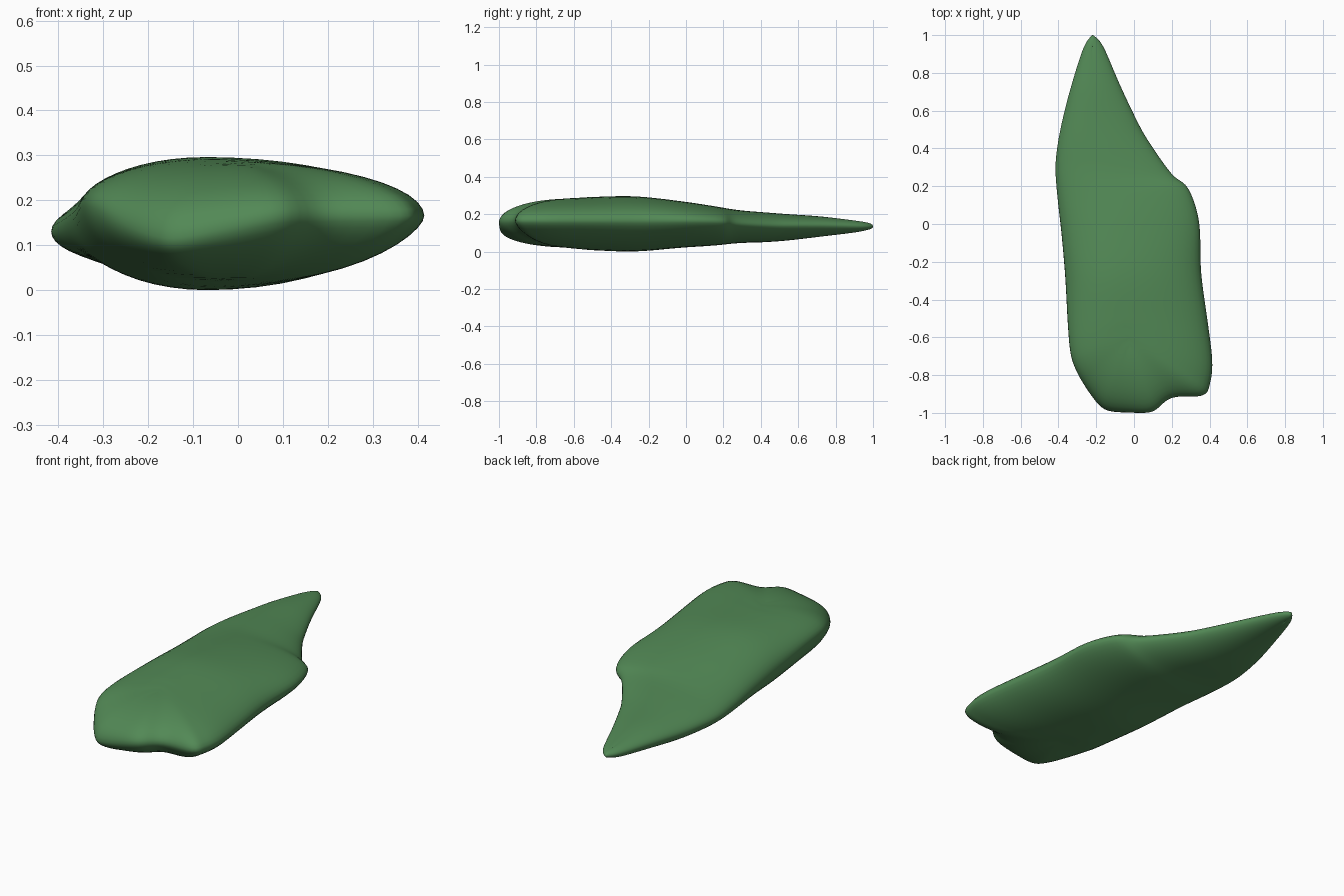
import bpy, bmesh, math

if "Cube" in bpy.data.objects:
    bpy.data.objects.remove(bpy.data.objects["Cube"])

# Rim on the left and right (x, y, z), paired row by row from back tip to front
LEFT = [(-.22, 1.003, .135), (-.267, .935, .135), (-.33, .74, .135), (-.375, .57, .13),
        (-.405, .42, .13), (-.417, .29, .13), (-.405, .13, .135), (-.385, -.05, .145),
        (-.365, -.28, .16), (-.352, -.52, .185), (-.338, -.68, .19), (-.31, -.77, .18),
        (-.26, -.86, .15), (-.19, -.955, .12), (-.13, -.992, .115), (-.02, -1, .14)]
RIGHT = [(-.22, 1.003, .135), (-.165, .945, .135), (-.08, .75, .14), (0, .58, .14),
         (.07, .45, .14), (.20, .265, .15), (.288, .19, .16), (.347, .01, .165),
         (.356, -.25, .165), (.392, -.52, .165), (.416, -.72, .165), (.405, -.84, .165),
         (.365, -.91, .165), (.20, -.92, .165), (.10, -.995, .165), (-.02, -1, .14)]
# Spine: x, y, top z, bottom z; the front rows fan out from nearly one point
SPINE = [(-.22, .94, .158, .113), (-.22, .88, .168, .10), (-.215, .72, .188, .08),
         (-.2, .55, .2, .06), (-.17, .42, .21, .05), (-.12, .28, .222, .045),
         (-.09, .15, .243, .032), (-.08, -.03, .27, .02), (-.075, -.27, .296, 0),
         (-.06, -.48, .293, .006), (-.045, -.55, .289, .012), (-.035, -.58, .287, .016),
         (-.03, -.6, .285, .019), (-.025, -.615, .284, .021), (-.022, -.625, .283, .022),
         (-.02, -.63, .283, .023)]
STEPS, SIDES = 5, 48


def smooth_path(pts):
    """Catmull-Rom samples through the points."""
    out = []
    for i in range(len(pts) - 1):
        a, b, c, d = (pts[min(max(i + k, 0), len(pts) - 1)] for k in (-1, 0, 1, 2))
        for s in range(STEPS):
            t = s / STEPS
            out.append([q + .5 * t * (r - p + t * (2*p - 5*q + 4*r - w + t * (3*(q - r) + w - p)))
                        for p, q, r, w in zip(a, b, c, d)])
    return out + [list(pts[-1])]


# Loft lens-shaped sections along the spine
bm = bmesh.new()
rings = []
for left, right, (cx, cy, top, bottom) in zip(*map(smooth_path, (LEFT, RIGHT, SPINE))):
    # The underside is sharper on the right, fading out where both sides meet
    sharp = .3 * min(1, math.dist(left, right) / .5)
    ring = []
    for k in range(SIDES):
        a = 2 * math.pi * k / SIDES
        u, s = math.cos(a), math.sin(a)
        ex, ey, ez = right if u > 0 else left
        height = top if s > 0 else bottom
        power = 1 + sharp * max(u, 0) if s < 0 else 1
        ring.append(bm.verts.new((cx + (ex - cx) * abs(u), cy + (ey - cy) * abs(u),
                                  ez + (height - ez) * abs(s) ** power)))
    rings.append(ring)
for r0, r1 in zip(rings, rings[1:]):
    for k in range(SIDES):
        j = (k + 1) % SIDES
        bm.faces.new((r0[k], r0[j], r1[j], r1[k]))
# The end sections fold onto themselves, so welding closes the body
bmesh.ops.remove_doubles(bm, verts=bm.verts, dist=.0015)
for _ in range(3):
    bmesh.ops.smooth_vert(bm, verts=bm.verts, factor=.3,
                          use_axis_x=True, use_axis_y=True, use_axis_z=True)
bmesh.ops.recalc_face_normals(bm, faces=bm.faces)

mesh = bpy.data.meshes.new("stone_slab")
bm.to_mesh(mesh)
bm.free()
stone = bpy.data.objects.new("stone_slab", mesh)
bpy.context.collection.objects.link(stone)
mesh.shade_smooth()

# Green finish
green = bpy.data.materials.new("green")
green.diffuse_color = (.085, .25, .092, 1)
green.use_nodes = True
green.node_tree.nodes["Principled BSDF"].inputs["Base Color"].default_value = green.diffuse_color
mesh.materials.append(green)
